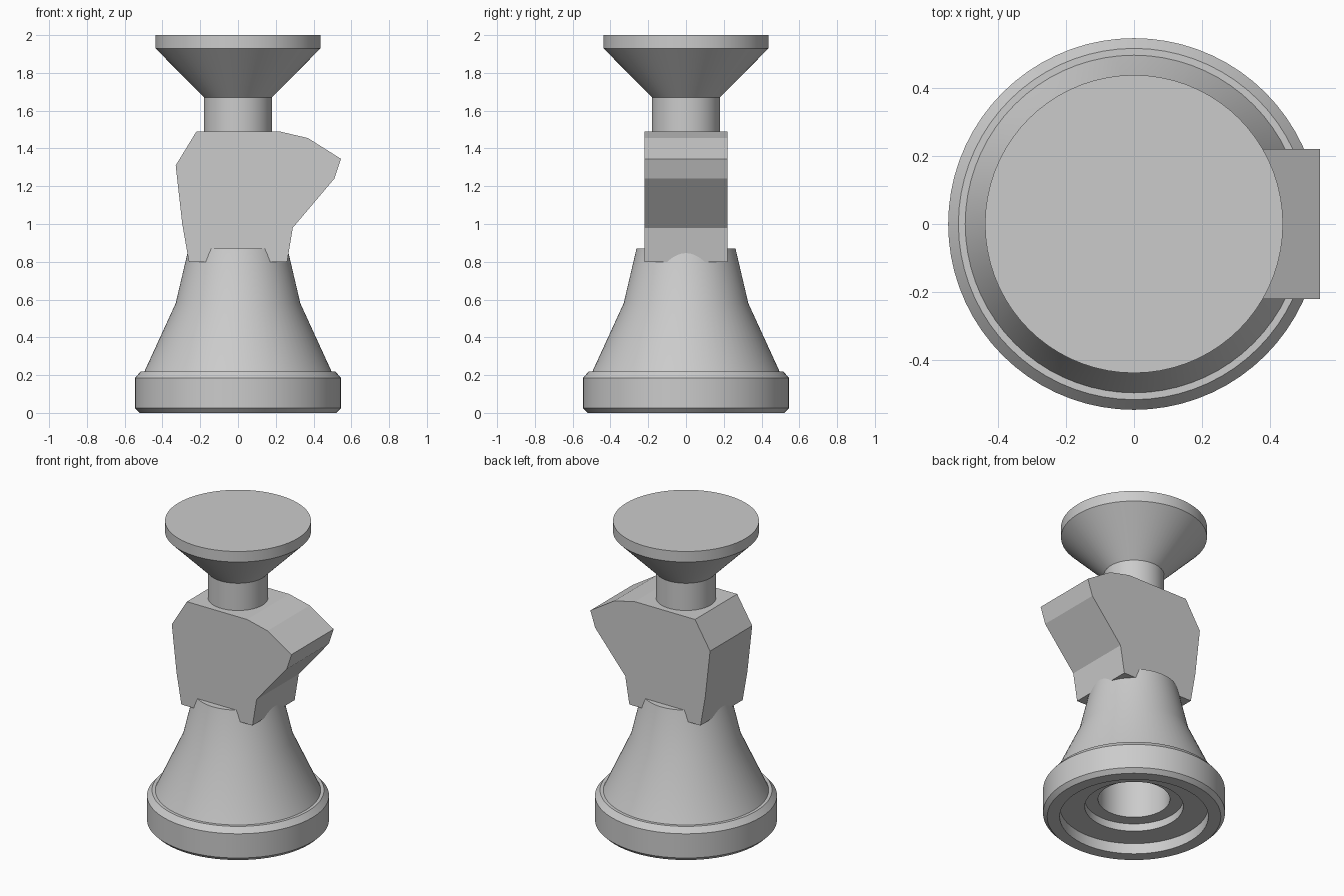
import bpy, bmesh, math
from mathutils import Matrix, Vector

cube = bpy.data.objects.get("Cube")
if cube:
    bpy.data.objects.remove(cube)

grey = bpy.data.materials.new("plain_grey")
grey.use_nodes = True
colour = (0.6, 0.6, 0.6, 1)
grey.diffuse_color = colour
grey.node_tree.nodes["Principled BSDF"].inputs["Base Color"].default_value = colour


def finish(name, bm, smooth):
    bmesh.ops.remove_doubles(bm, verts=bm.verts, dist=0.0001)
    bmesh.ops.recalc_face_normals(bm, faces=bm.faces)
    mesh = bpy.data.meshes.new(name)
    bm.to_mesh(mesh)
    bm.free()
    mesh.materials.append(grey)
    obj = bpy.data.objects.new(name, mesh)
    bpy.context.collection.objects.link(obj)
    if smooth:
        bpy.ops.object.select_all(action='DESELECT')
        obj.select_set(True)
        bpy.context.view_layer.objects.active = obj
        bpy.ops.object.shade_smooth_by_angle(angle=math.radians(15))
    return obj


def lathe(name, profile, steps=72):
    """Turn an (r, z) profile that starts and ends on the axis."""
    bm = bmesh.new()
    verts = [bm.verts.new((r, 0, z)) for r, z in profile]
    edges = [bm.edges.new(pair) for pair in zip(verts, verts[1:])]
    bmesh.ops.spin(bm, geom=verts + edges, cent=(0, 0, 0), axis=(0, 0, 1),
                   angle=math.tau, steps=steps, use_duplicate=False)
    return finish(name, bm, True)


def slab(name, outline, half_depth):
    """Extrude an (x, z) outline symmetrically along y."""
    bm = bmesh.new()
    face = bm.faces.new([bm.verts.new((x, -half_depth, z)) for x, z in outline])
    out = bmesh.ops.extrude_face_region(bm, geom=[face], use_keep_orig=True)
    moved = [v for v in out["geom"] if isinstance(v, bmesh.types.BMVert)]
    bmesh.ops.translate(bm, verts=moved, vec=(0, 2 * half_depth, 0))
    return finish(name, bm, False)


# Flared foot with chamfered rim and stepped hollow underneath
lathe("base", [
    (0, 0.78), (0.215, 0.78), (0.215, 0.12), (0.295, 0.12), (0.295, 0.07),
    (0.445, 0.07), (0.445, 0), (0.52, 0), (0.545, 0.025), (0.545, 0.185),
    (0.515, 0.22), (0.495, 0.22), (0.33, 0.58), (0.262, 0.87), (0, 0.87)])

# Angular head with a snout toward +x
slab("head", [
    (-0.26, 0.8), (0.26, 0.8), (0.29, 0.98), (0.51, 1.24), (0.545, 1.345),
    (0.37, 1.455), (0.22, 1.49), (-0.22, 1.49), (-0.33, 1.31), (-0.295, 1.0)], 0.22)

# Neck and flared disc on top
lathe("top_knob", [
    (0, 1.45), (0.18, 1.45), (0.18, 1.67), (0.437, 1.93), (0.437, 2), (0, 2)])
